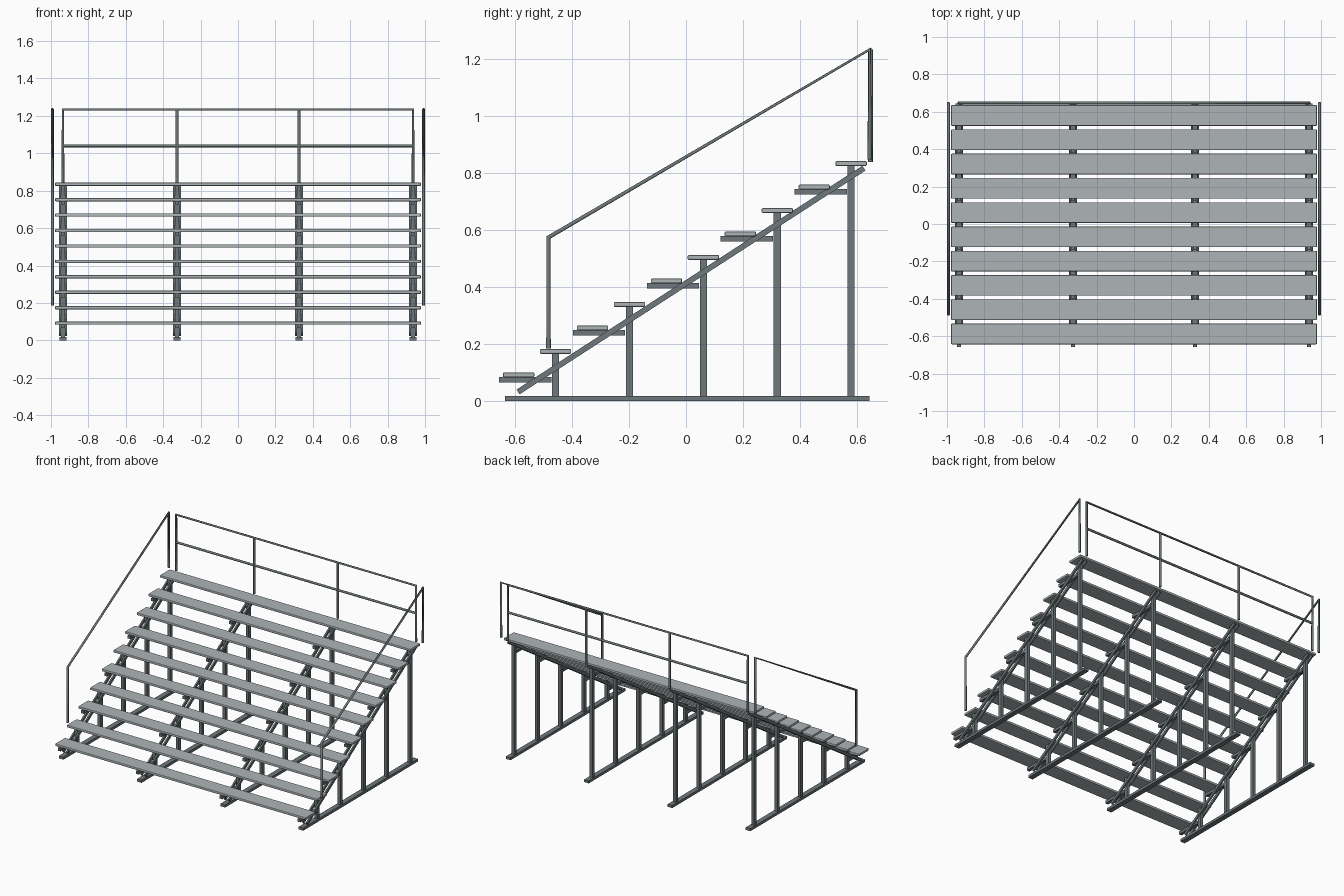
import bpy
from math import atan2, hypot
from mathutils import Vector

cube = bpy.data.objects.get("Cube")
if cube:
    bpy.data.objects.remove(cube, do_unlink=True)


def material(name, color):
    m = bpy.data.materials.new(name)
    m.use_nodes = True
    m.diffuse_color = color
    m.node_tree.nodes["Principled BSDF"].inputs["Base Color"].default_value = color
    return m


ALUMINIUM = material("light aluminium", (0.42, 0.46, 0.47, 1))
STEEL = material("dark steel", (0.16, 0.19, 0.2, 1))


def box(name, center, size, mat, tilt=0.0, bevel=0.0):
    bpy.ops.mesh.primitive_cube_add(size=1, location=center)
    ob = bpy.context.object
    ob.name = name
    ob.scale = size
    bpy.ops.object.transform_apply(location=False, rotation=False, scale=True)
    ob.rotation_euler.x = tilt
    ob.data.materials.append(mat)
    if bevel:
        mod = ob.modifiers.new("edges", "BEVEL")
        mod.width = bevel
        mod.segments = 2
    return ob


def tube(name, points, radius=0.008):
    curve = bpy.data.curves.new(name, "CURVE")
    curve.dimensions = "3D"
    curve.bevel_depth = radius
    curve.bevel_resolution = 2
    curve.use_fill_caps = True
    spline = curve.splines.new("POLY")
    spline.points.add(len(points) - 1)
    for p, co in zip(spline.points, points):
        p.co = (*co, 1)
    curve.materials.append(STEEL)
    ob = bpy.data.objects.new(name, curve)
    bpy.context.collection.objects.link(ob)
    return ob


ROWS = 10
FRAMES = (-0.936, -0.326, 0.326, 0.936)


def row_y(i):
    return -0.588 + 0.1298 * i


def row_top(i):
    return 0.1 + 0.0825 * i


# Bench and foot planks
for i in range(ROWS):
    box(f"plank_{i + 1}", (0, row_y(i), row_top(i) - 0.008),
        (1.956, 0.11, 0.017), ALUMINIUM, bevel=0.004)

# Support frames
low, high = Vector((-0.59, 0.032)), Vector((0.625, 0.818))
run = high - low
middle = (low + high) / 2
for n, x in enumerate(FRAMES, 1):
    box(f"base_rail_{n}", (x, 0.005, 0.009), (0.036, 1.28, 0.018), STEEL)
    # Stringers on both sides of the posts
    for side in (-1, 1):
        box(f"stringer_{n}_{'left' if side > 0 else 'right'}",
            (x + side * 0.0155, middle.x, middle.y),
            (0.011, hypot(*run), 0.02), STEEL, tilt=atan2(run.y, run.x))
    # Posts under every second plank, brackets under the others
    for i in range(0, ROWS, 2):
        top = row_top(i + 1) - 0.016
        y = row_y(i + 1)
        box(f"post_{n}_{i // 2 + 1}", (x, y, (top + 0.016) / 2),
            (0.022, 0.025, top - 0.016), STEEL)
        box(f"bracket_{n}_{i // 2 + 1}", (x, row_y(i) + 0.023, row_top(i) - 0.025),
            (0.022, 0.184, 0.02), STEEL)

# Back guard rail
BACK = 0.648
left = FRAMES[-1]
tube("back_rail_hoop", [(-left, BACK, 0.84), (-left, BACK, 1.234),
                        (left, BACK, 1.234), (left, BACK, 0.84)])
tube("back_rail_middle", [(-left, BACK, 1.04), (left, BACK, 1.04)])
for x in FRAMES[1:3]:
    tube("back_rail_post", [(x, BACK, 0.84), (x, BACK, 1.234)])

# Sloping side handrails
for name, x in (("left_handrail", 0.992), ("right_handrail", -0.992)):
    tube(name, [(x, -0.483, 0.185), (x, -0.483, 0.575),
                (x, 0.645, 1.235), (x, 0.645, 0.848)])
